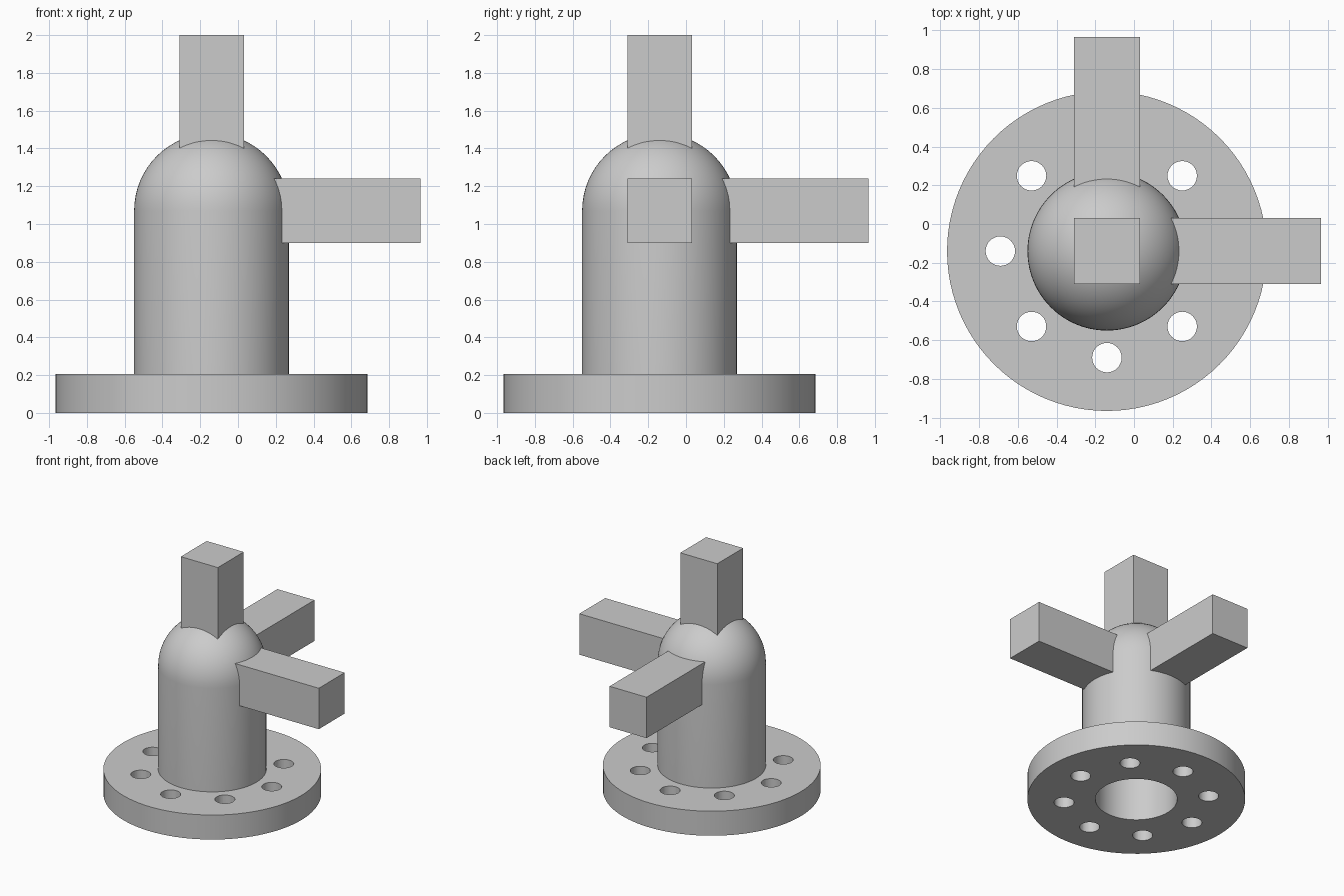
import bpy, bmesh
from math import sin, cos, pi, radians
from mathutils import Matrix, Vector

cube = bpy.data.objects.get("Cube")
if cube:
    bpy.data.objects.remove(cube, do_unlink=True)

AXIS = Vector((-0.14, -0.14, 0))   # column axis
DOME_Z = 1.07                      # dome centre and arm height
OUTER, INNER = 0.41, 0.31          # column wall radii
FLANGE_R, FLANGE_H = 0.825, 0.205

grey = bpy.data.materials.new("plain grey")
grey.use_nodes = True
colour = (0.6, 0.6, 0.6, 1)
grey.diffuse_color = colour
grey.node_tree.nodes["Principled BSDF"].inputs["Base Color"].default_value = colour


def make_object(name, bm):
    bmesh.ops.recalc_face_normals(bm, faces=bm.faces)
    mesh = bpy.data.meshes.new(name)
    bm.to_mesh(mesh)
    bm.free()
    mesh.materials.append(grey)
    obj = bpy.data.objects.new(name, mesh)
    bpy.context.collection.objects.link(obj)
    return obj


def arc(radius, steps=16):
    """Quarter circle from the wall up to the axis."""
    return [(radius * cos(pi / 2 * i / steps), DOME_Z + radius * sin(pi / 2 * i / steps))
            for i in range(steps)] + [(0, DOME_Z + radius)]


# Hollow domed column and flange, turned from one profile
profile = arc(INNER)[::-1] + [(INNER, 0), (FLANGE_R, 0), (FLANGE_R, FLANGE_H),
                              (OUTER, FLANGE_H)] + arc(OUTER)
bm = bmesh.new()
verts = [bm.verts.new((r, 0, z)) for r, z in profile]
edges = [bm.edges.new(pair) for pair in zip(verts, verts[1:])]
bmesh.ops.spin(bm, geom=verts + edges, cent=(0, 0, 0), axis=(0, 0, 1),
               angle=2 * pi, steps=96)
bmesh.ops.remove_doubles(bm, verts=bm.verts, dist=0.0005)
bmesh.ops.translate(bm, verts=bm.verts, vec=AXIS)
body = make_object("flanged_column", bm)

# Ring of eight bolt holes
bm = bmesh.new()
for i in range(8):
    spot = AXIS + Vector((0.55 * cos(i * pi / 4), 0.55 * sin(i * pi / 4), FLANGE_H / 2))
    bmesh.ops.create_cone(bm, cap_ends=True, segments=32, radius1=0.076, radius2=0.076,
                          depth=0.5, matrix=Matrix.Translation(spot))
cutter = make_object("bolt_hole_cutter", bm)
cutter.hide_render = True
cut = body.modifiers.new("bolt holes", 'BOOLEAN')
cut.operation = 'DIFFERENCE'
cut.solver = 'EXACT'
cut.object = cutter

bpy.ops.object.select_all(action='DESELECT')
bpy.context.view_layer.objects.active = body
body.select_set(True)
bpy.ops.object.modifier_apply(modifier=cut.name)
bpy.data.objects.remove(cutter, do_unlink=True)
bpy.ops.object.shade_smooth_by_angle(angle=radians(30))


# Square arms rooted inside the column wall
def arm(name, direction, reach, root=0.32, width=0.342):
    d = Vector(direction)
    size = Vector((width,) * 3) + d * (reach - root - width)
    centre = AXIS + Vector((0, 0, DOME_Z)) + d * (root + reach) / 2
    bm = bmesh.new()
    bmesh.ops.create_cube(bm, size=1, matrix=Matrix.Translation(centre) @ Matrix.Diagonal(size.to_4d()))
    return make_object(name, bm)


arm("left_arm", (1, 0, 0), 1.105)
arm("back_arm", (0, 1, 0), 1.105)
arm("top_arm", (0, 0, 1), 0.93)
